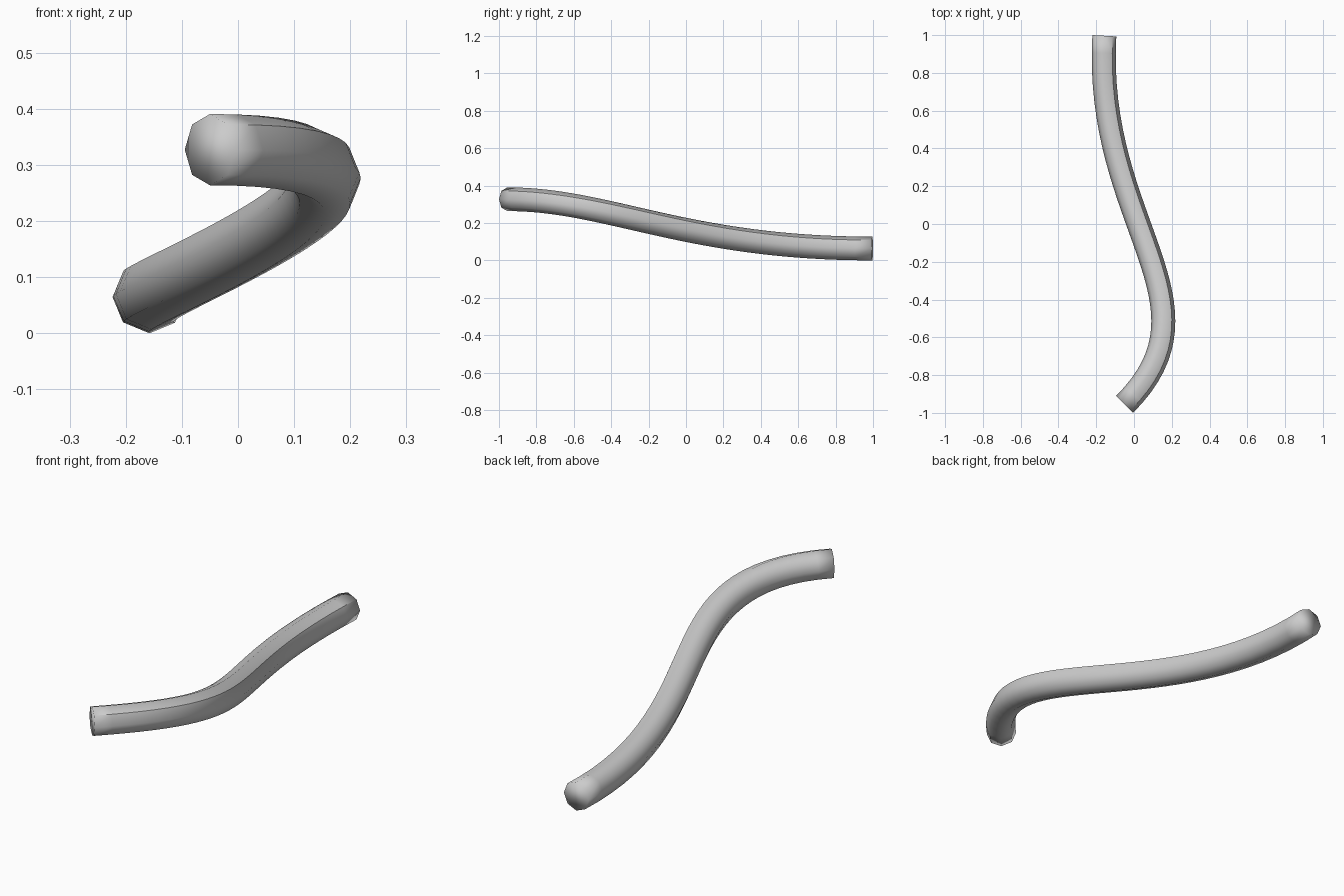
import bpy, bmesh, math
from mathutils import Vector

if "Cube" in bpy.data.objects:
    bpy.data.objects.remove(bpy.data.objects["Cube"])

RADIUS, SIDES, STEPS = 0.0635, 8, 32

# Path: one cubic Bezier span
P = [Vector(p) for p in ((-0.05, -0.955, 0.327), (0.49, -0.415, 0.327),
                         (-0.213, 0.0, 0.0635), (-0.157, 0.9965, 0.0635))]


def point(t):
    s = 1 - t
    return P[0] * s**3 + P[1] * (3 * s * s * t) + P[2] * (3 * s * t * t) + P[3] * t**3


def tangent(t):
    s = 1 - t
    return ((P[1] - P[0]) * s * s + (P[2] - P[1]) * (2 * s * t) + (P[3] - P[2]) * t * t).normalized()


# Octagonal rings swept along the path, kept upright
bm = bmesh.new()
rings = []
for i in range(STEPS + 1):
    t = i / STEPS
    d = tangent(t)
    side = d.cross(Vector((0, 0, 1))).normalized()
    up = side.cross(d)
    ring = []
    for k in range(SIDES):
        a = math.tau * k / SIDES
        ring.append(bm.verts.new(point(t) + (side * math.cos(a) + up * math.sin(a)) * RADIUS))
    rings.append(ring)

# Tube wall
for a, b in zip(rings, rings[1:]):
    for k in range(SIDES):
        n = (k + 1) % SIDES
        bm.faces.new((a[k], a[n], b[n], b[k]))

# End caps
bm.faces.new(rings[0])
bm.faces.new(rings[-1])
bmesh.ops.recalc_face_normals(bm, faces=bm.faces[:])
for f in bm.faces:
    f.smooth = True

# Hard seam along the upper right edge
for a, b in zip(rings, rings[1:]):
    bm.edges.get((a[1], b[1])).smooth = False

mesh = bpy.data.meshes.new("curved_tube")
bm.to_mesh(mesh)
bm.free()
tube = bpy.data.objects.new("curved_tube", mesh)
bpy.context.collection.objects.link(tube)
